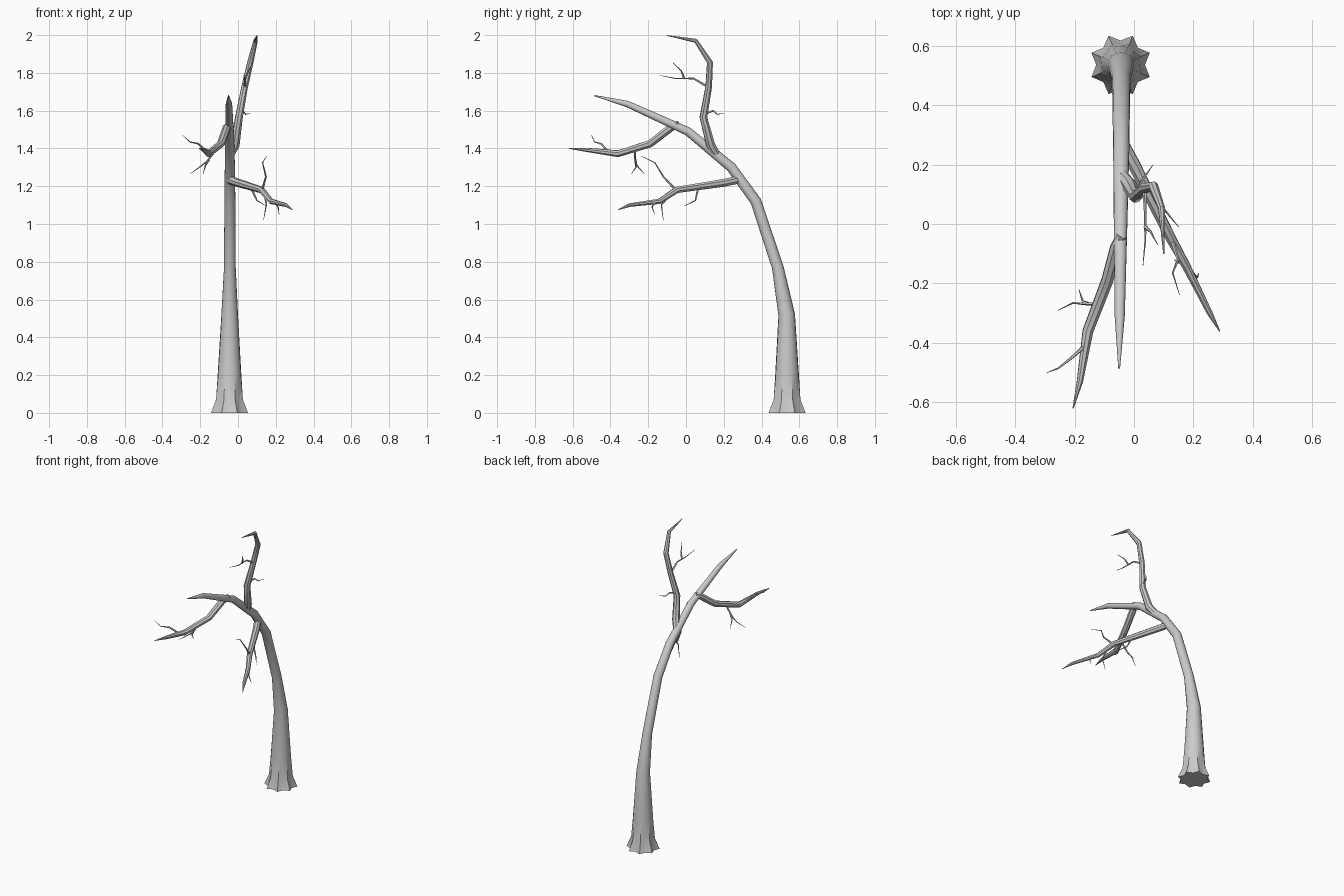
import bpy, bmesh, math
from mathutils import Vector


def limb(name, pts, sides=8, star=()):
    """Tapered tube through (x, y, z, radius); star = ripple per ring for the root flare."""
    bm = bmesh.new()
    pos = [Vector(p[:3]) for p in pts]
    segs = [(b - a).normalized() for a, b in zip(pos, pos[1:])]
    tans = [segs[0]] + [(a + b).normalized() for a, b in zip(segs, segs[1:])] + [segs[-1]]
    u = Vector((1, 0, 0))
    if abs(tans[0].x) > 0.9:
        u = Vector((0, 0, 1))
    u = (u - tans[0] * u.dot(tans[0])).normalized()
    rings = []
    for i, p in enumerate(pos):
        if i:
            u = tans[i - 1].rotation_difference(tans[i]) @ u
        v = tans[i].cross(u)
        ripple = star[i] if i < len(star) else 0
        ring = []
        for k in range(sides):
            a = 2 * math.pi * k / sides + math.pi / 8
            r = pts[i][3] * (1 + ripple * (1 if k % 2 == 0 else -1))
            ring.append(bm.verts.new(p + (u * math.cos(a) + v * math.sin(a)) * r))
        rings.append(ring)
    for a, b in zip(rings, rings[1:]):
        for k in range(sides):
            n = (k + 1) % sides
            bm.faces.new((a[k], a[n], b[n], b[k]))
    bm.faces.new(rings[0][::-1])
    bm.faces.new(rings[-1])
    me = bpy.data.meshes.new(name)
    bm.to_mesh(me)
    bm.free()
    ob = bpy.data.objects.new(name, me)
    bpy.context.collection.objects.link(ob)
    bpy.context.view_layer.objects.active = ob
    ob.select_set(True)
    bpy.ops.object.shade_smooth_by_angle(angle=math.radians(35))
    ob.select_set(False)


def twig(name, pts, r=0.007):
    n = len(pts) - 1
    limb(name, [(*p, r * (1 - 0.85 * i / n)) for i, p in enumerate(pts)], 5)


# Leaning trunk with a star-shaped root flare
limb("trunk", [(-.045, .535, 0, .094), (-.045, .535, .07, .073), (-.045, .535, .2, .064),
               (-.044, .533, .52, .044), (-.043, .486, .77, .031), (-.043, .37, 1.12, .029),
               (-.043, .24, 1.3, .027), (-.045, .01, 1.49, .023), (-.048, -.31, 1.635, .017),
               (-.05, -.485, 1.68, .003)], 16, (.13, .05, .02))

# Main branches
limb("top_branch", [(-.04, .16, 1.37, .022), (-.015, .13, 1.42, .025), (.005, .092, 1.565, .021),
                    (.035, .12, 1.725, .018), (.065, .127, 1.855, .017), (.093, .052, 1.97, .012),
                    (.1, -.1, 1.998, .002)])
limb("left_branch", [(-.042, -.04, 1.53, .018), (-.06, -.08, 1.51, .022), (-.09, -.19, 1.425, .021),
                     (-.155, -.36, 1.372, .019), (-.182, -.53, 1.393, .011),
                     (-.205, -.62, 1.4, .002)])
limb("right_branch", [(-.045, .28, 1.235, .023), (0, .2, 1.218, .022), (.125, -.05, 1.18, .018),
                      (.175, -.14, 1.12, .015), (.255, -.3, 1.1, .010),
                      (.288, -.36, 1.075, .002)])

# Twigs on each branch
TWIGS = {
    "top_twig": [[(.035, .115, 1.725), (.038, .04, 1.77), (.038, -.055, 1.77), (.03, -.14, 1.787)],
                 [(.038, -.01, 1.77), (.055, -.025, 1.81), (.08, -.07, 1.855)],
                 [(.01, .1, 1.585), (.025, .145, 1.6), (.04, .165, 1.58), (.065, .2, 1.587)]],
    "left_twig": [[(-.165, -.41, 1.38), (-.21, -.45, 1.425), (-.255, -.485, 1.435), (-.293, -.5, 1.47)],
                  [(-.12, -.27, 1.39), (-.165, -.268, 1.33), (-.205, -.265, 1.3), (-.255, -.29, 1.265)],
                  [(-.155, -.268, 1.34), (-.172, -.26, 1.31), (-.185, -.22, 1.265)]],
    "right_twig": [[(.13, -.06, 1.185), (.148, -.12, 1.25), (.13, -.165, 1.325), (.153, -.238, 1.36)],
                   [(.14, -.07, 1.17), (.15, -.13, 1.1), (.135, -.12, 1.02)],
                   [(.07, .065, 1.19), (.1, .05, 1.125), (.15, -.01, 1.095)],
                   [(.195, -.165, 1.115), (.212, -.18, 1.09), (.218, -.165, 1.05)]],
}
for name, lines in TWIGS.items():
    for i, line in enumerate(lines):
        twig(f"{name}_{i + 1}", line)
